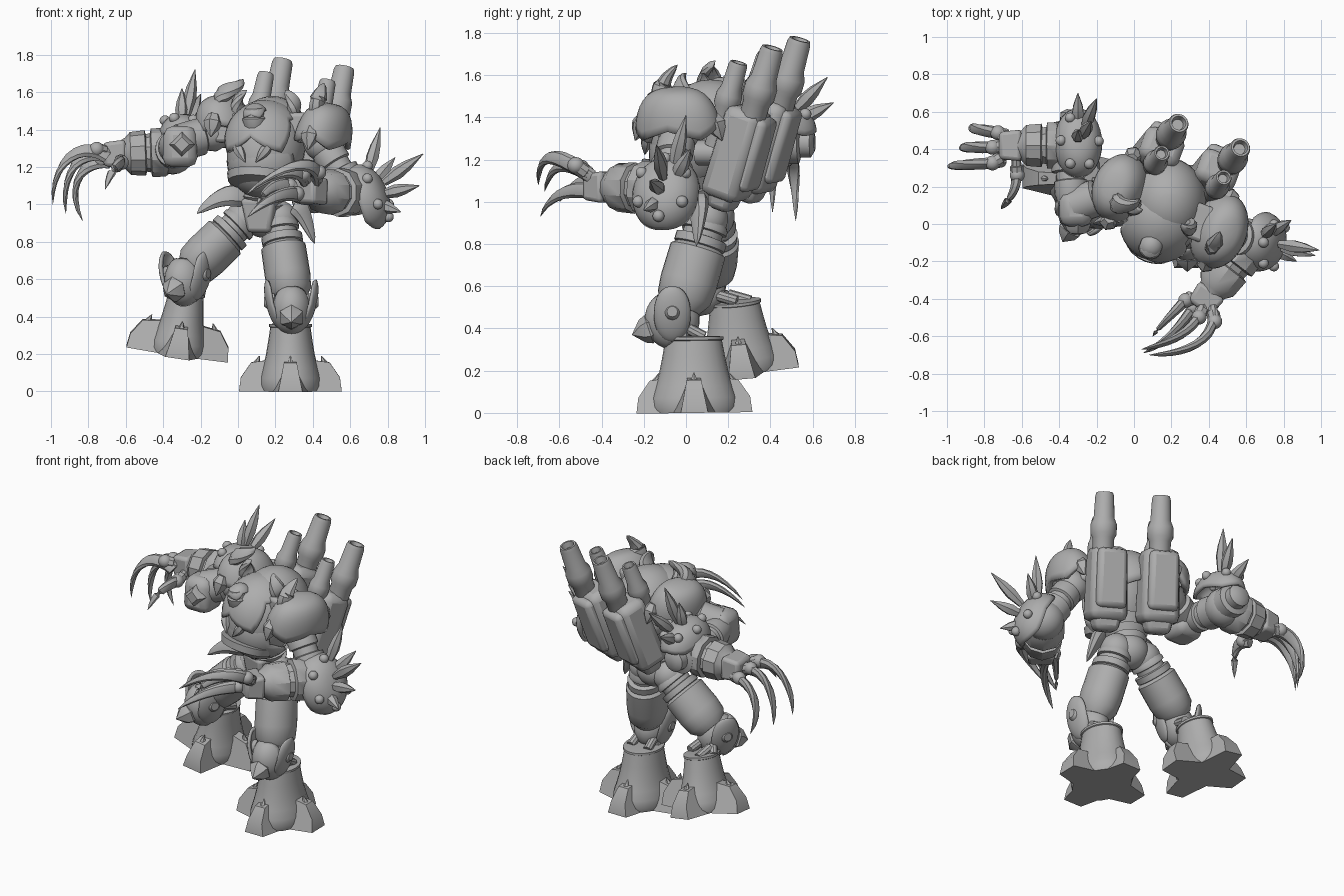
import bpy, bmesh
from math import sin, cos, pi, radians
from mathutils import Vector as V

cube = bpy.data.objects.get("Cube")
if cube:
    bpy.data.objects.remove(cube)
metal = bpy.data.materials.new("plain_grey")
metal.use_nodes = True
grey = (0.42, 0.42, 0.42, 1)
metal.diffuse_color = grey
metal.node_tree.nodes["Principled BSDF"].inputs["Base Color"].default_value = grey
UP, FRONT = V((0, 0, 1)), V((-0.35, -0.94, 0)).normalized()
LEFT = UP.cross(FRONT)
LEAN = V((0.2, 0.29, 1)).normalized()
parts = []


def frame(axis, ref=UP):
    z = V(axis).normalized()
    ref = V(ref)
    if abs(z.dot(ref.normalized())) > 0.97:
        ref = V((1, 0, 0))
    u = (ref - z * ref.dot(z)).normalized()
    return u, z.cross(u), z


def loft(name, rings, start=True, end=True, thick=0):
    bm = bmesh.new()
    loops = [[bm.verts.new(p) for p in r] for r in rings]
    for a, b in zip(loops, loops[1:]):
        for i in range(len(a)):
            j = (i + 1) % len(a)
            bm.faces.new((a[i], a[j], b[j], b[i]))
    if start:
        bm.faces.new(loops[0])
    if end:
        bm.faces.new(loops[-1])
    bmesh.ops.recalc_face_normals(bm, faces=bm.faces)
    mesh = bpy.data.meshes.new(name)
    bm.to_mesh(mesh)
    bm.free()
    ob = bpy.data.objects.new(name, mesh)
    bpy.context.collection.objects.link(ob)
    mesh.materials.append(metal)
    if thick:
        ob.modifiers.new("thickness", "SOLIDIFY").thickness = thick
    parts.append(ob)
    return ob


def ring(c, u, v, ru, rv, n):
    return [c + u * ru * cos(2 * pi * i / n) + v * rv * sin(2 * pi * i / n) for i in range(n)]


def turned(name, a, b, profile, ref=UP, wide=1, n=24):
    a, b = V(a), V(b)
    u, v, z = frame(b - a, ref)
    return loft(name, [ring(a.lerp(b, t), u, v, r * wide, r, n) for t, r in profile])


def spike(name, a, b, r):
    turned(name, a, b, [(0, r * 0.6), (0.35, r), (0.6, r * 0.8), (1, 0.002)], n=6)


def ball(name, c, radii, axis=UP, ref=LEFT):
    u, v, z = frame(axis, ref)
    lats = [radians(d) for d in range(-88, 89, 16)]
    loft(name, [ring(V(c) + z * radii[2] * sin(t), u, v, radii[0] * cos(t), radii[1] * cos(t), 28) for t in lats])


def dome(name, c, out, radii, low=0, zig=0, ref=UP, thick=0.02, boxy=1):
    # Open shell whose rim may be cut into teeth
    u, v, z = frame(out, ref)
    rings = []
    for k in range(9):
        row = []
        for i in range(32):
            rim = low + zig * abs(i % 8 - 4) / 4
            t, w = radians(rim + (88 - rim) * k / 8), i * pi / 16
            row.append(V(c) + (u * radii[0] * cos(w) + v * radii[1] * sin(w)) * cos(t) ** boxy + z * radii[2] * sin(t))
        rings.append(row)
    loft(name, rings, start=False, thick=thick)


def claw(name, pts, r):
    a, b, c, d = map(V, pts)
    rings = []
    for i in range(11):
        t = i / 10
        s = 1 - t
        p = a * s**3 + b * 3 * s * s * t + c * 3 * s * t * t + d * t**3
        tan = (b - a) * s * s + (c - b) * 2 * s * t + (d - c) * t * t
        u, v, z = frame(tan, (0.3, 0.5, 0.8))
        w = r * min(1, 0.75 + t) * s**0.6 + 0.001
        rings.append(ring(p, u, v, w, w * 0.7, 8))
    loft(name, rings)


def block(name, c, size, axis=UP, ref=LEFT, taper=1, bevel=0.02):
    u, v, z = frame(axis, ref)
    rings = []
    for h, k in ((-0.5, 1), (0.5, taper)):
        rings.append([V(c) + z * size[2] * h + u * size[0] * k * x / 2 + v * size[1] * k * y / 2
                      for x, y in ((-1, -1), (1, -1), (1, 1), (-1, 1))])
    m = loft(name, rings).modifiers.new("soft_edges", "BEVEL")
    m.width, m.segments = bevel, 2


def leg(side, hip, knee, top, base, ahead, girth):
    hip, knee, top, base, ahead = V(hip), V(knee), V(top), V(base), V(ahead).normalized()
    across = UP.cross(ahead)
    up = (top - base).normalized()
    # Thigh with ringed hip collar
    turned(side + "_thigh", hip, knee, [(0, 0.08), (0.08, 0.1), (0.13, 0.1), (0.14, 0.085), (0.2, 0.085), (0.21, 0.11),
           (0.3, 0.11), (0.31, 0.1), (0.35, 0.12), (0.7, 0.122), (0.88, 0.115), (1, 0.08)], ahead, 1.12)
    ball(side + "_hip_joint", hip, (0.1, 0.1, 0.1))
    # Knee armour
    shin = knee + ahead * 0.04 - UP * 0.05
    ball(side + "_knee", shin, (0.1, 0.13, 0.13), UP, across)
    dome(side + "_kneecap", shin, ahead - UP * 0.15, (0.14, 0.105, 0.13), 5, 18)
    spike(side + "_knee_point", shin + ahead * 0.07 - UP * 0.03, shin + ahead * 0.19 - UP * 0.07, 0.07)
    for s in (-1, 1):
        dome(side + "_knee_flange", shin + across * s * 0.09 + UP * 0.03, across * s - UP * 0.25, (0.14, 0.09, 0.045), 0, 15)
        turned(side + "_knee_bolt", shin + across * s * 0.09 + UP * 0.04, shin + across * s * 0.145 + UP * 0.04,
               [(0, 0.045), (0.7, 0.04), (1, 0.025)], n=12)
        for d in (-1, 1):
            turned(side + "_piston", shin + across * s * 0.05 - ahead * 0.03 * (1 + d), top + across * s * 0.06 + ahead * 0.05 * d,
                   [(0, 0.018), (0.5, 0.018), (0.51, 0.027), (1, 0.027)], n=10)
    # Bell foot with four toes
    bell = [(0, 0.2), (0.08, 0.21), (0.2, 0.205), (0.35, 0.185), (0.55, 0.163), (0.75, 0.148),
            (0.95, 0.135), (0.96, 0.143), (1, 0.143), (1.01, 0.1)]
    turned(side + "_foot", base, top, [(t, r * girth) for t, r in bell], (1, 0, 0), 0.8)
    u, v, z = frame(up, (1, 0, 0))
    for d in (u, -u, v, -v):
        w = d.cross(up)
        outline = ((0.1, 0, 0.11), (0.275, 0, 0.065), (0.265, 0.075, 0.05), (0.21, 0.155, 0.035), (0.1, 0.17, 0.03))
        sides = [[base + d * x + up * h + w * s * k for x, h, k in outline] for s in (-1, 1)]
        loft(side + "_toe", sides)
        spike(side + "_toe_ridge", base + d * 0.23 + up * 0.02, base + d * 0.165 + up * 0.19, 0.04)


leg("left", (0.22, 0.1, 0.92), (0.285, -0.025, 0.49), (0.28, 0.035, 0.36), (0.28, 0.04, 0), (0, -1, 0), 1)
leg("right", (0.03, 0.13, 0.92), (-0.26, 0.1, 0.64), (-0.275, 0.23, 0.53), (-0.325, 0.26, 0.2), (-0.5, -0.8, 0), 0.88)

# Pelvis, waist and skirt plates
ball("pelvis", (0.14, 0.12, 0.93), (0.12, 0.11, 0.11))
block("pelvis_front", (0.12, 0.04, 0.94), (0.13, 0.08, 0.18), UP, LEFT, 1.5)
turned("waist", (0.14, 0.11, 0.96), (0.14, 0.08, 1.12), [(0, 0.1), (0.3, 0.12), (0.35, 0.1), (0.6, 0.13), (0.65, 0.11), (1, 0.15)])
claw("right_skirt", ((0.02, 0.07, 1.04), (-0.06, 0.04, 1.06), (-0.14, 0.03, 1.02), (-0.22, 0, 0.95)), 0.075)
claw("left_skirt", ((0.3, 0.06, 1), (0.34, 0.06, 0.98), (0.37, 0.06, 0.9), (0.41, 0.05, 0.79)), 0.07)

# Torso with toothed armour
chest = V((0.15, 0.04, 1.3))
ball("chest", chest, (0.21, 0.21, 0.27), LEAN)
dome("belly_armour", chest - UP * 0.06, FRONT - UP * 0.7, (0.21, 0.21, 0.22), 5, 20)
dome("chest_armour", chest + UP * 0.01, FRONT * 0.6 + UP, (0.25, 0.23, 0.25), 15, 28)
dome("collar", chest - FRONT * 0.08 + UP * 0.03, UP - FRONT * 0.2, (0.21, 0.24, 0.25), -8, 16)
turned("belly_ring", chest + FRONT * 0.1 - UP * 0.14, chest + FRONT * 0.12 - UP * 0.2,
       [(0, 0.12), (0.1, 0.16), (0.8, 0.15), (1, 0.11)], LEFT, 1.1)
block("shoulder_beam", chest + UP * 0.11 - FRONT * 0.04, (0.58, 0.2, 0.16))
for s in (-1, 1):
    root = chest + LEFT * s * 0.15 + UP * 0.18
    claw("collar_horn", (root, root + LEFT * s * 0.03 + UP * 0.06, root + UP * 0.1 + FRONT * 0.03, root + UP * 0.13 - LEFT * s * 0.04), 0.06)
    for h in (0, 1):
        root = chest + FRONT * (0.2 - 0.07 * h) + UP * 0.12 * (h + 0.2) + LEFT * s * 0.1
        spike("chest_tooth", root, root - UP * 0.1 - LEFT * s * 0.07 + FRONT * 0.04, 0.03)

# Head
head = chest + FRONT * 0.17 + UP * 0.08
turned("head", head, head + UP * 0.15 + FRONT * 0.015, [(0, 0.04), (0.25, 0.06), (0.55, 0.065), (0.6, 0.055), (0.9, 0.05), (1, 0.025)], n=12)
dome("brow", head + UP * 0.1, UP + FRONT * 0.4, (0.07, 0.065, 0.06), 0, 25)

# Shoulder armour
left_sh, right_sh = V((0.45, -0.035, 1.33)), V((-0.07, 0.19, 1.4))
for side, c, out, tip, s in (("left", left_sh, UP + LEFT * 0.25, V((0.46, -0.04, 1.65)), 1),
                             ("right", right_sh, UP - LEFT * 0.25, V((0.03, 0.14, 1.67)), -1)):
    tall, deep = (0.215, 0.21) if s > 0 else (0.19, 0.19)
    dome(side + "_pauldron", c, out, (0.145, deep, tall), -4, 14, LEFT, 0.03, 0.65)
    ball(side + "_shoulder", c, (0.1, 0.1, 0.1))
    claw(side + "_pauldron_horn", (c + UP * 0.14 + FRONT * 0.07, c + UP * 0.22 + FRONT * 0.1, tip - UP * 0.06 + FRONT * 0.06, tip), 0.07)
    for d in (-1, 1):
        spike(side + "_pauldron_corner", c + FRONT * d * 0.17 + UP * 0.08, c + FRONT * d * 0.22 - UP * 0.04, 0.05)

# Cannon packs
for side, big, inset in (("left", V((0.57, 0.41, 1.73)), 0.03), ("right", V((0.24, 0.54, 1.77)), 0)):
    small = big + V((-0.09, -0.16, -0.07))
    back = -FRONT
    barrel = [(0, 0.06), (0.45, 0.065), (0.5, 0.078), (0.62, 0.078), (0.7, 0.062), (0.96, 0.056), (1, 0.05), (1, 0.038), (0.93, 0.03)]
    turned(side + "_large_cannon", big - LEAN * 0.5, big, barrel)
    turned(side + "_small_cannon", small - LEAN * 0.42, small, [(t, r * 0.8) for t, r in barrel])
    mid = big.lerp(small, 0.5) - LEAN * 0.49 + back * 0.04 - LEFT * inset
    block(side + "_pack", mid, (0.24, 0.2, 0.45), LEAN, LEFT, 0.92, 0.045)
    block(side + "_pack_rear", mid + back * 0.07, (0.19, 0.13, 0.36), LEAN, LEFT, 0.95, 0.03)
    block(side + "_pack_chin", mid - LEAN * 0.22, (0.19, 0.15, 0.13), -LEAN, LEFT, 0.75, 0.03)
    turned(side + "_pack_mount", mid - back * 0.2, mid, [(0, 0.06), (1, 0.06)], n=12)


def arm(side, shoulder, elbow, wrist, out, guard, tall, wide, spikes, claws):
    shoulder, elbow, wrist, guard, out = V(shoulder), V(elbow), V(wrist), V(guard), V(out).normalized()
    along = (wrist - elbow).normalized()
    turned(side + "_upper_arm", shoulder, elbow, [(0, 0.07), (0.2, 0.09), (0.4, 0.09), (0.42, 0.075), (0.55, 0.075), (0.57, 0.1), (1, 0.1)])
    ball(side + "_elbow", elbow, (0.12, 0.12, 0.12))
    # Hollow elbow guard with studs and spikes
    dome(side + "_elbow_guard", guard, out, (tall, wide, 0.14), 0, 10, boxy=0.8)
    u, v, z = frame(out)
    for a in range(6):
        d = u * cos(a * pi / 3) * tall * 0.78 + v * sin(a * pi / 3) * wide * 0.75
        ball(side + "_stud", guard + d + out * 0.1, (0.028, 0.028, 0.028))
    for tip in spikes:
        tip = V(tip)
        spike(side + "_elbow_spike", guard.lerp(tip, 0.36), tip, 0.036)
    # Forearm cuffs and palm
    turned(side + "_forearm", elbow, wrist, [(0, 0.1), (0.15, 0.13), (0.4, 0.13), (0.42, 0.105), (0.5, 0.1),
           (0.52, 0.122), (0.8, 0.115), (0.9, 0.085), (1, 0.07)], UP, 1, 10)
    block(side + "_palm", wrist + along * 0.03, (0.15, 0.17, 0.12), along, UP, 0.85)
    for pts in claws:
        a, b = V(pts[0]), V(pts[1])
        joint = a.lerp(b, 0.4)
        turned(side + "_finger", wrist.lerp(a, 0.3), joint, [(0, 0.026), (0.6, 0.026), (0.62, 0.036), (1, 0.036)], n=8)
        ball(side + "_knuckle", joint, (0.04, 0.04, 0.04))
        claw(side + "_claw", pts, 0.046)


arm("left", left_sh, (0.62, -0.09, 1.06), (0.4, -0.38, 1.07), (0.9, -0.25, 0.4), (0.66, -0.09, 1.03), 0.19, 0.165,
    ((0.76, 0, 1.41), (0.99, -0.14, 1.27), (0.97, -0.17, 1.1), (0.87, -0.2, 0.96), (0.84, 0.02, 1.25)),
    (((0.42, -0.45, 1.12), (0.45, -0.63, 1.25), (0.27, -0.7, 1.24), (0.08, -0.7, 1.08)),
     ((0.36, -0.45, 1.12), (0.33, -0.57, 1.22), (0.2, -0.64, 1.18), (0.04, -0.67, 1.05)),
     ((0.34, -0.4, 1.04), (0.28, -0.52, 1.08), (0.17, -0.64, 1.05), (0.05, -0.69, 0.93)),
     ((0.3, -0.38, 1.08), (0.24, -0.45, 1.13), (0.15, -0.53, 1.1), (0.1, -0.6, 1))))
arm("right", (-0.33, 0.1, 1.32), (-0.35, 0.42, 1.28), (-0.63, 0.42, 1.27), (0.1, 0.15, 1), (-0.3, 0.43, 1.34), 0.13, 0.19,
    ((-0.23, 0.55, 1.72), (-0.2, 0.67, 1.59), (-0.3, 0.7, 1.47), (-0.3, 0.5, 1.62)),
    (((-0.7, 0.33, 1.25), (-0.84, 0.32, 1.36), (-1, 0.31, 1.22), (-0.99, 0.31, 1)),
     ((-0.7, 0.41, 1.25), (-0.84, 0.41, 1.32), (-0.95, 0.41, 1.16), (-0.92, 0.41, 0.95)),
     ((-0.68, 0.48, 1.22), (-0.8, 0.5, 1.26), (-0.94, 0.52, 1.12), (-0.83, 0.52, 0.91)),
     ((-0.64, 0.31, 1.2), (-0.6, 0.19, 1.26), (-0.68, 0.12, 1.2), (-0.71, 0.08, 1.08))))

# Raised upper arm, its diamond plate and the rear elbow joint
turned("right_arm_link", right_sh, (-0.31, 0.1, 1.33), [(0, 0.08), (0.3, 0.1), (0.5, 0.08), (0.55, 0.1), (1, 0.1)])
block("right_arm_drum", (-0.31, 0.08, 1.31), (0.19, 0.2, 0.22), UP, (1, 0, 0), 0.9, 0.05)
turned("right_arm_diamond", (-0.3, 0, 1.32), (-0.3, -0.05, 1.32), [(0, 0.07), (0.6, 0.06), (1, 0.04)], n=4)
turned("right_elbow_joint", (-0.34, 0.42, 1.28), (-0.32, 0.61, 1.28), [(0, 0.1), (0.6, 0.1), (0.65, 0.07), (0.9, 0.07), (1, 0.04)])

# Smooth shading with crisp edges
bpy.ops.object.select_all(action="DESELECT")
for ob in parts:
    ob.select_set(True)
bpy.context.view_layer.objects.active = parts[0]
bpy.ops.object.shade_smooth_by_angle(angle=radians(35))
